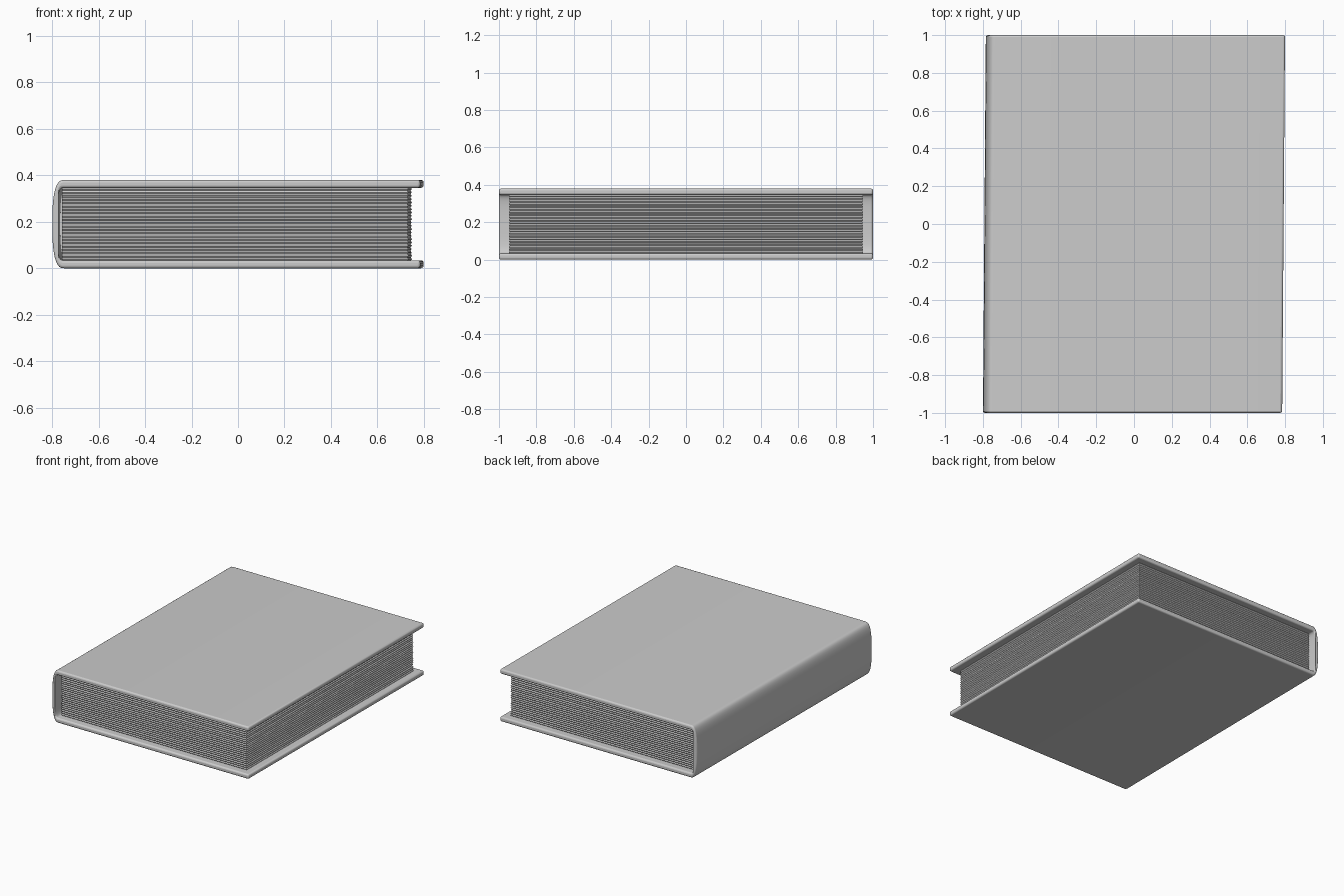
import bpy, bmesh, math, random
from mathutils import Matrix

random.seed(4)
cube = bpy.data.objects.get("Cube")
if cube:
    bpy.data.objects.remove(cube)

# One flat grey for the whole book
grey = bpy.data.materials.new("light grey")
grey.use_nodes = True
colour = (0.6, 0.6, 0.6, 1)
grey.diffuse_color = colour
grey.node_tree.nodes["Principled BSDF"].inputs["Base Color"].default_value = colour

HEIGHT, BOARD = 0.38, 0.034
MID = HEIGHT / 2
SKEW = 0.0075  # the book leans slightly along its spine


def finish(bm, name):
    shear = Matrix.Identity(4)
    shear[0][1] = SKEW
    bm.transform(shear)
    bmesh.ops.recalc_face_normals(bm, faces=bm.faces)
    mesh = bpy.data.meshes.new(name)
    bm.to_mesh(mesh)
    bm.free()
    mesh.materials.append(grey)
    obj = bpy.data.objects.new(name, mesh)
    bpy.context.collection.objects.link(obj)
    return obj


def spine_arc(x, depth, half, steps=20):
    """Squarish half-oval from top to bottom, bulging towards -x."""
    points = []
    for i in range(steps + 1):
        a = math.pi * i / steps
        c, s = math.cos(a), math.sin(a)
        points.append((x - depth * abs(s) ** 0.75,
                       MID + half * math.copysign(abs(c) ** 0.75, c)))
    return points


# Cover: two boards joined by a rounded spine, as one extruded profile
edge = 0.792
outer = spine_arc(-0.742, 0.05, MID)
inner = spine_arc(-0.745, 0.028, MID - BOARD)
profile = [(edge, HEIGHT)] + outer + [(edge, 0), (edge, BOARD)] + inner[::-1] + [(edge, HEIGHT - BOARD)]
bm = bmesh.new()
face = bm.faces.new([bm.verts.new((x, -1, z)) for x, z in profile])
side = bmesh.ops.extrude_face_region(bm, geom=[face])["geom"]
bmesh.ops.translate(bm, vec=(0, 2, 0), verts=[v for v in side if isinstance(v, bmesh.types.BMVert)])
cover = finish(bm, "cover")
bevel = cover.modifiers.new("soft edges", 'BEVEL')
bevel.width = 0.011
bevel.segments = 3
bevel.limit_method = 'ANGLE'
bevel.angle_limit = math.radians(50)

# Page block: stacked rings, alternately wide and narrow, give the leaf grooves
LEAVES = 22
low, high = BOARD - 0.002, HEIGHT - BOARD + 0.002
bm = bmesh.new()
rings = []
for i in range(2 * LEAVES + 1):
    z = low + (high - low) * i / (2 * LEAVES)
    inset = random.uniform(0, 0.002) + (0 if i % 2 else 0.005)
    x0, x1, y = -0.75, 0.742 - inset, 0.948 - inset
    rings.append([bm.verts.new((px, py, z)) for px, py in ((x0, -y), (x1, -y), (x1, y), (x0, y))])
for a, b in zip(rings, rings[1:]):
    for k in range(4):
        n = (k + 1) % 4
        bm.faces.new((a[k], a[n], b[n], b[k]))
bm.faces.new(rings[0][::-1])
bm.faces.new(rings[-1])
finish(bm, "page_block")

# Smooth shading on the cover, crisp page edges
bpy.ops.object.select_all(action='DESELECT')
cover.select_set(True)
bpy.context.view_layer.objects.active = cover
bpy.ops.object.shade_smooth_by_angle(angle=math.radians(40))
